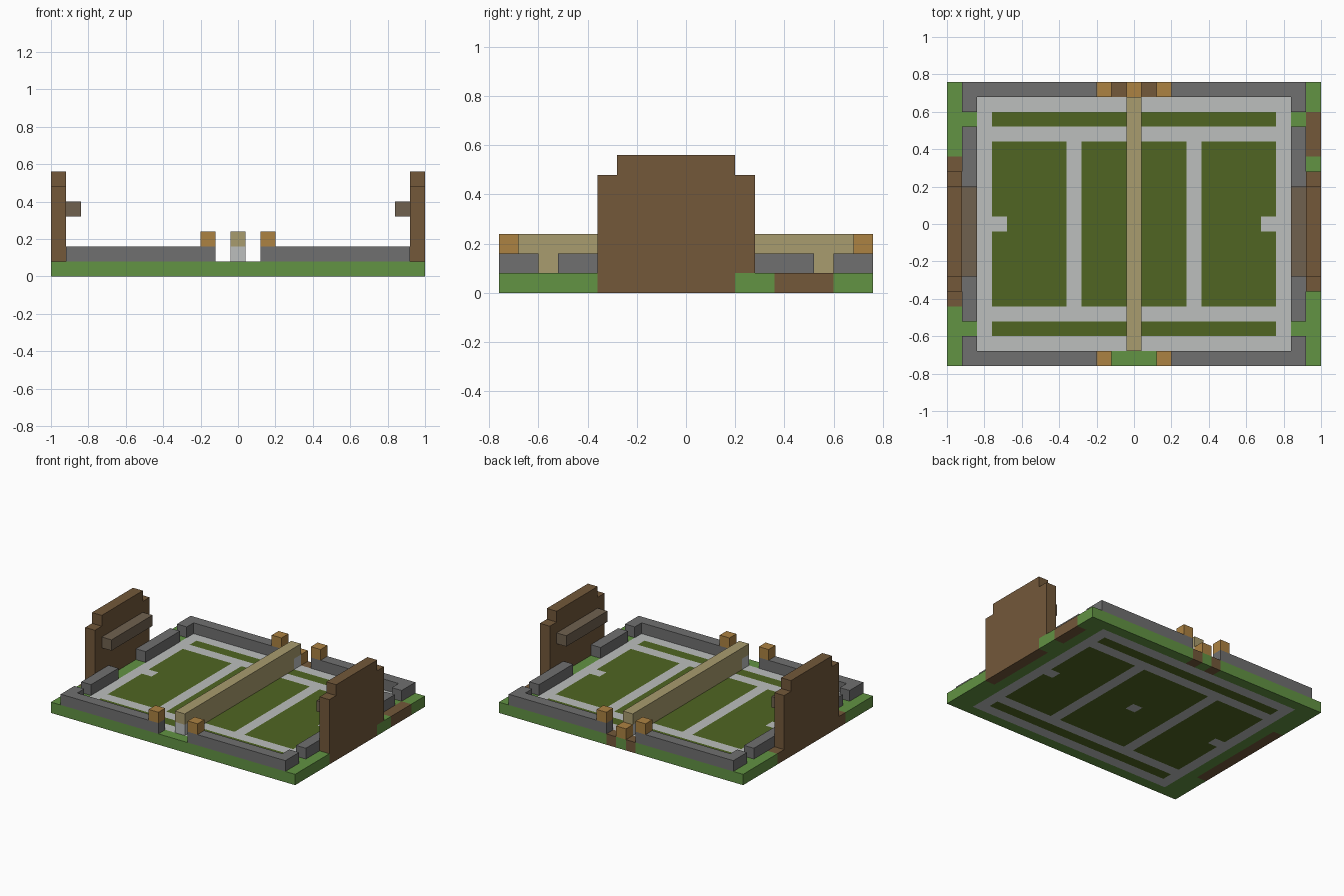
import bpy
import bmesh

cube = bpy.data.objects.get("Cube")
if cube:
    bpy.data.objects.remove(cube, do_unlink=True)

U = 0.08  # size of one block


def material(name, hex_code):
    """Flat material from an sRGB hex code."""
    rgb = [int(hex_code[i:i + 2], 16) / 255 for i in (0, 2, 4)]
    lin = [c / 12.92 if c < 0.04 else ((c + 0.055) / 1.055) ** 2.4 for c in rgb]
    mat = bpy.data.materials.new(name)
    mat.use_nodes = True
    mat.diffuse_color = (*lin, 1)
    mat.node_tree.nodes["Principled BSDF"].inputs["Base Color"].default_value = (*lin, 1)
    return mat


grass = material("grass green", "629343")
line = material("line pale grey", "bcbfbe")
turf = material("court dark green", "506522")
stone = material("stone grey", "707070")
earth = material("earth brown", "73583a")
lamp = material("lamp orange", "ac8242")
net_tan = material("net tan", "a99c6e")
wood = material("wood grey brown", "70614f")


def box(name, mat, x, y, z):
    """Box spanning the given (low, high) ranges."""
    bm = bmesh.new()
    bmesh.ops.create_cube(bm, size=1)
    for v in bm.verts:
        v.co = [r[0] if c < 0 else r[1] for c, r in zip(v.co, (x, y, z))]
    mesh = bpy.data.meshes.new(name)
    bm.to_mesh(mesh)
    bm.free()
    mesh.materials.append(mat)
    obj = bpy.data.objects.new(name, mesh)
    bpy.context.collection.objects.link(obj)
    return obj


def mirrored(name, mat, x, y, z):
    """One box on each side of the x = 0 plane."""
    box(name + "_left", mat, x, y, z)
    box(name + "_right", mat, (-x[1], -x[0]), y, z)


def ground_slot(i, j):
    """Material slot of the ground block at column i, row j from the centre."""
    a, b = abs(i), abs(j)
    if i == 12 and (-4 <= j <= 2 or 5 <= j <= 7):
        return 3
    if i == -12 and -5 <= j <= 4:
        return 3
    if j == 9 and a == 1:
        return 3
    if a > 10 or b > 8:
        return 0
    if b == 7 and a <= 9:
        return 2
    if b <= 5 and a <= 9 and a != 4 and not (j == 0 and a in (0, 9)):
        return 2
    return 1


# Ground slab: one face per block, coloured by court layout
bm = bmesh.new()
bmesh.ops.create_grid(bm, x_segments=25, y_segments=19, size=1)
for v in bm.verts:
    v.co.y *= 0.76
    v.co.z = U
for f in bm.faces:
    c = f.calc_center_median()
    f.material_index = ground_slot(round(c.x / U), round(c.y / U))
mesh = bpy.data.meshes.new("ground")
bm.to_mesh(mesh)
bm.free()
for m in (grass, line, turf, earth):
    mesh.materials.append(m)
ground = bpy.data.objects.new("ground", mesh)
bpy.context.collection.objects.link(ground)
slab = ground.modifiers.new("thickness", "SOLIDIFY")
slab.thickness = U
slab.offset = -1

low, high = (U, 2 * U), (2 * U, 3 * U)
front, back = (-0.76, -0.68), (0.68, 0.76)

# Low border walls with lamps beside the central gaps
for end, y in (("front", front), ("back", back)):
    mirrored(end + "_wall", stone, (0.12, 0.92), y, low)
    mirrored(end + "_lamp", lamp, (0.12, 0.20), y, high)
side = (0.84, 0.92)
mirrored("front_corner_wall", stone, side, (-0.68, -0.60), low)
mirrored("front_side_wall", stone, side, (-0.52, -0.20), low)
mirrored("back_side_wall", stone, side, (0.12, 0.52), low)
mirrored("back_corner_wall", stone, side, (0.60, 0.68), low)

# Tall stepped end walls with a shelf on the inside
mirrored("end_wall", earth, (0.92, 1), (-0.36, 0.28), (U, 0.48))
mirrored("end_wall_top", earth, (0.92, 1), (-0.28, 0.20), (0.48, 0.56))
mirrored("shelf", wood, side, (-0.28, 0.20), (0.32, 0.40))

# Net across the middle, standing on pale end blocks
mid = (-0.04, 0.04)
box("net_top", net_tan, mid, (-0.68, 0.68), high)
box("net_bottom", net_tan, mid, (-0.60, 0.60), low)
box("net_foot_front", line, mid, (-0.68, -0.60), low)
box("net_foot_back", line, mid, (0.60, 0.68), low)
box("gate_lamp", lamp, mid, back, low)
